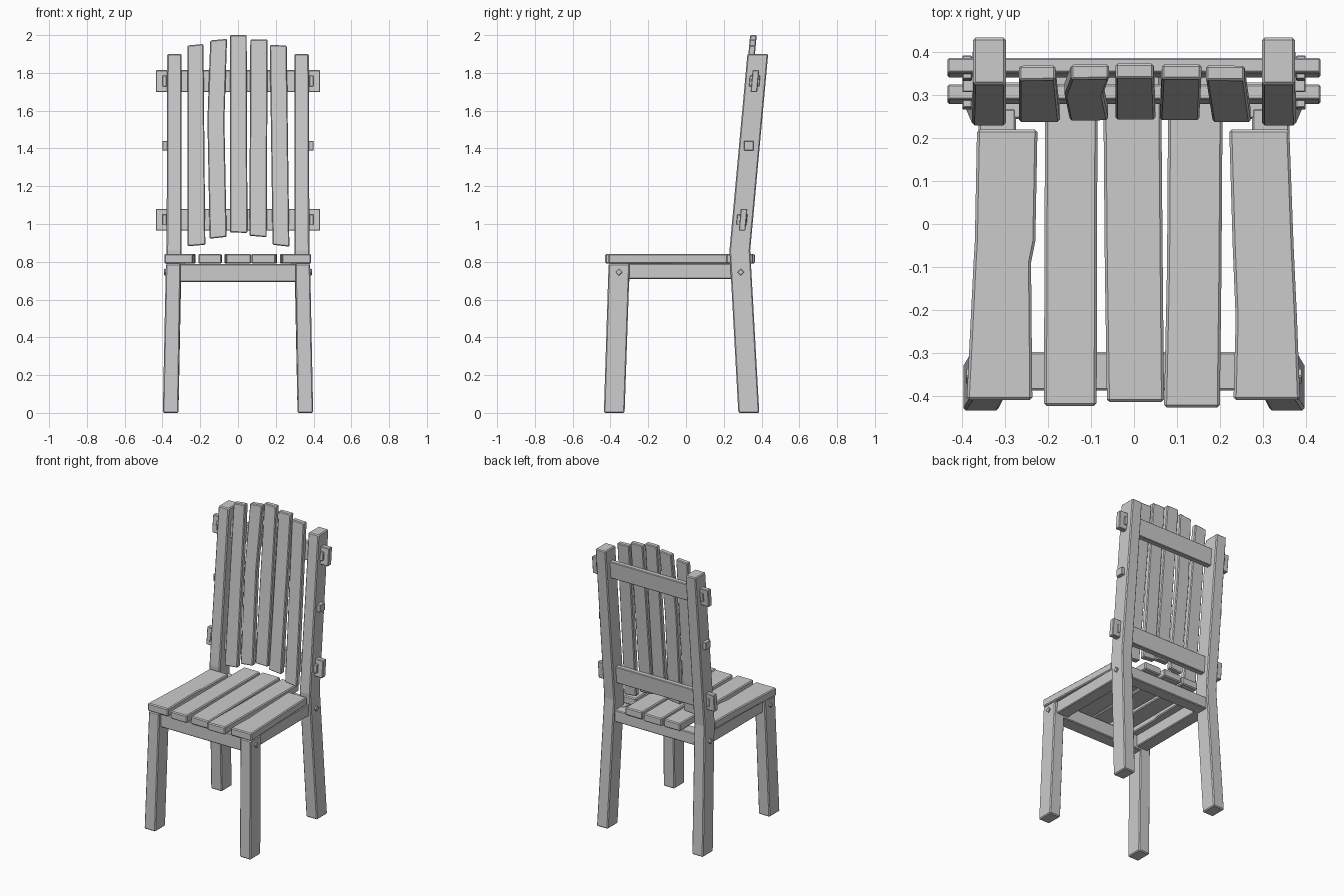
import bpy, bmesh

if "Cube" in bpy.data.objects:
    bpy.data.objects.remove(bpy.data.objects["Cube"])


def loft(name, sections, bevel=0.006):
    """Four-sided timber running through a list of 4-corner sections."""
    bm = bmesh.new()
    rings = [[bm.verts.new(p) for p in s] for s in sections]
    for a, b in zip(rings, rings[1:]):
        for i in range(4):
            j = (i + 1) % 4
            bm.faces.new((a[i], a[j], b[j], b[i]))
    bm.faces.new(rings[0][::-1])
    bm.faces.new(rings[-1])
    bmesh.ops.recalc_face_normals(bm, faces=bm.faces)
    edges = [e for e in bm.edges if e.calc_face_angle(0) > 0.7]
    bmesh.ops.bevel(bm, geom=edges, offset=bevel, segments=1, affect='EDGES')
    me = bpy.data.meshes.new(name)
    bm.to_mesh(me)
    bm.free()
    ob = bpy.data.objects.new(name, me)
    bpy.context.collection.objects.link(ob)
    return ob


def upright(name, levels, bevel=0.006):
    """levels: (z, x0, x1, y0, y1)"""
    return loft(name, [[(x0, y0, z), (x1, y0, z), (x1, y1, z), (x0, y1, z)]
                       for z, x0, x1, y0, y1 in levels], bevel)


def box(name, x, y, z, bevel=0.005):
    return upright(name, [(z[0], *x, *y), (z[1], *x, *y)], bevel)


def lean(z):
    """Front face of the leaning back posts."""
    return 0.23 + (z - 0.86) * 0.0915


def leaning_box(name, x, off, z, bevel=0.004):
    return upright(name, [(h, *x, lean(h) + off[0], lean(h) + off[1]) for h in z], bevel)


def peg(name, side, y, z, r, x_out, diamond):
    d = [(-r, 0), (0, -r), (r, 0), (0, r)] if diamond else [(-r, -r), (r, -r), (r, r), (-r, r)]
    return loft(name, [[(side * x, y + a, z + b) for a, b in d] for x in (0.34, x_out)], 0.002)


for s, tag in ((-1, "left"), (1, "right")):
    # legs and back posts
    upright(f"front_leg_{tag}", [(0, s * 0.315, s * 0.398, -0.435, -0.325),
                                 (0.79, s * 0.303, s * 0.382, -0.41, -0.298)])
    upright(f"back_post_{tag}", [(0, s * 0.315, s * 0.398, 0.277, 0.388),
                                 (0.86, s * 0.298, s * 0.378, 0.23, 0.34),
                                 (1.9, s * 0.298, s * 0.375, 0.325, 0.435)])
    # side apron
    box(f"side_apron_{tag}", (s * 0.275, s * 0.363), (-0.33, 0.27), (0.708, 0.79))
    # joint pegs
    peg(f"front_leg_peg_{tag}", s, -0.355, 0.745, 0.018, 0.392, True)
    peg(f"back_leg_peg_{tag}", s, 0.29, 0.745, 0.018, 0.392, True)
    peg(f"post_peg_{tag}", s, 0.333, 1.415, 0.025, 0.4, False)
    # keys through the rail tenons
    for n, z in (("lower", 1.022), ("upper", 1.757)):
        leaning_box(f"{n}_rail_key_{tag}", (s * 0.378, s * 0.4), (0.024, 0.078),
                    (z - 0.028, z + 0.028), 0.002)

# aprons at front and back
box("front_apron", (-0.31, 0.31), (-0.388, -0.298), (0.693, 0.788))
box("back_apron", (-0.31, 0.31), (0.245, 0.33), (0.708, 0.788))

# back rails with tenons passing through the posts
leaning_box("lower_back_rail", (-0.435, 0.435), (0.04, 0.075), (0.965, 1.08))
leaning_box("upper_back_rail", (-0.435, 0.435), (0.035, 0.07), (1.698, 1.815))

# seat planks: list of (y, left x, right x)
planks = [
    [(-0.41, -0.39, -0.237), (-0.09, -0.374, -0.24), (-0.04, -0.371, -0.23), (0.22, -0.366, -0.225)],
    [(-0.424, -0.21, -0.087), (0.36, -0.207, -0.085)],
    [(-0.415, -0.063, 0.07), (-0.1, -0.068, 0.067), (0.365, -0.072, 0.063)],
    [(-0.428, 0.07, 0.2), (-0.1, 0.077, 0.204), (0.355, 0.08, 0.207)],
    [(-0.41, 0.232, 0.387), (-0.22, 0.237, 0.38), (-0.05, 0.23, 0.372), (0.22, 0.222, 0.362)],
]
for i, p in enumerate(planks):
    loft(f"seat_plank_{i + 1}",
         [[(a, y, 0.79), (b, y, 0.79), (b, y, 0.842), (a, y, 0.842)] for y, a, b in p])

# back slats: list of (z at left, z at right, left x, right x)
slats = [
    [(0.882, 0.89, -0.268, -0.173), (1.945, 1.953, -0.268, -0.183)],
    [(0.922, 0.932, -0.15, -0.06), (1.55, 1.55, -0.162, -0.072), (1.972, 1.98, -0.147, -0.058)],
    [(0.955, 0.953, -0.043, 0.05), (2.0, 2.0, -0.043, 0.046)],
    [(0.938, 0.93, 0.06, 0.152), (1.977, 1.977, 0.065, 0.157)],
    [(0.89, 0.88, 0.183, 0.272), (1.948, 1.945, 0.168, 0.258)],
]
for i, p in enumerate(slats):
    loft(f"back_slat_{i + 1}",
         [[(a, lean(zl) + 0.005, zl), (b, lean(zr) + 0.005, zr),
           (b, lean(zr) + 0.04, zr), (a, lean(zl) + 0.04, zl)] for zl, zr, a, b in p], 0.005)
